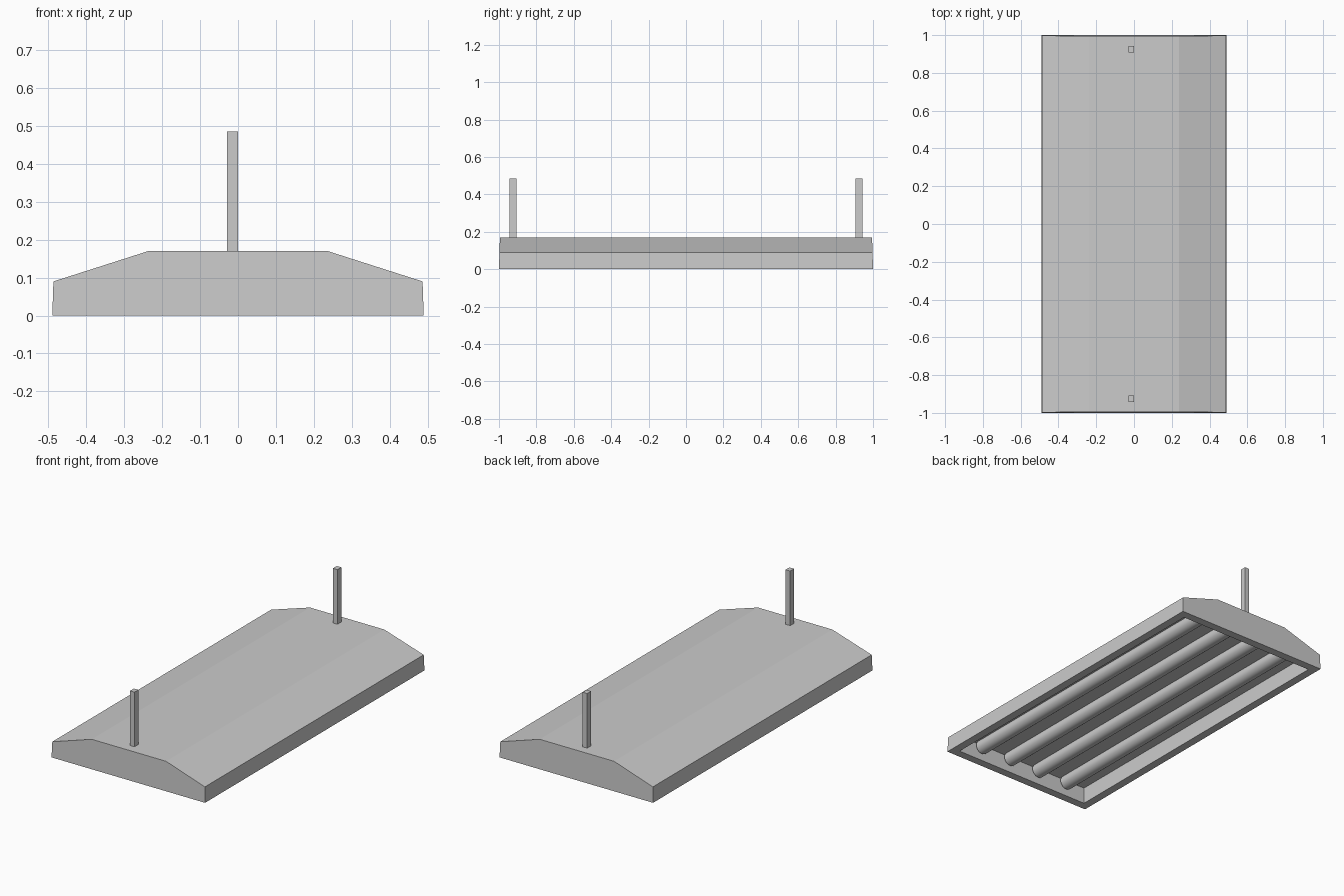
import bpy, bmesh, math
from mathutils import Vector

if "Cube" in bpy.data.objects:
    bpy.data.objects.remove(bpy.data.objects["Cube"])


def add_object(name, bm):
    bmesh.ops.recalc_face_normals(bm, faces=bm.faces[:])
    mesh = bpy.data.meshes.new(name)
    bm.to_mesh(mesh)
    bm.free()
    obj = bpy.data.objects.new(name, mesh)
    bpy.context.collection.objects.link(obj)
    return obj


# Housing: gabled profile swept along y, ends leaning in very slightly
profile = [(-0.49, 0), (0.49, 0), (0.487, 0.09),
           (0.237, 0.17), (-0.237, 0.17), (-0.487, 0.09)]
bm = bmesh.new()
rings = [[bm.verts.new((x, side * (1 - 0.03 * z), z)) for x, z in profile]
         for side in (-1, 1)]
for ring in rings:
    bm.faces.new(ring)
for i in range(len(profile)):
    j = (i + 1) % len(profile)
    bm.faces.new((rings[0][i], rings[0][j], rings[1][j], rings[1][i]))
bmesh.ops.recalc_face_normals(bm, faces=bm.faces[:])

# Recess in the underside, leaving a flat rim
bottom = min(bm.faces, key=lambda f: f.calc_center_median().z)
bmesh.ops.inset_region(bm, faces=[bottom], thickness=0.067)
recess = bmesh.ops.extrude_discrete_faces(bm, faces=[bottom])["faces"][0]
bmesh.ops.translate(bm, verts=recess.verts[:], vec=Vector((0, 0, 0.095)))
add_object("lamp_housing", bm)

# Four fluorescent tubes running the length of the recess
for n, x in enumerate((-0.3, -0.1, 0.1, 0.3), 1):
    bpy.ops.mesh.primitive_cylinder_add(vertices=32, radius=0.04, depth=1.866,
                                        location=(x, 0, 0.067),
                                        rotation=(math.pi / 2, 0, 0))
    tube = bpy.context.object
    tube.name = f"light_tube_{n}"
    bpy.ops.object.shade_smooth_by_angle(angle=math.radians(40))

# Hanging posts near each end
for name, y in (("front_hanging_post", -0.925), ("back_hanging_post", 0.925)):
    bpy.ops.mesh.primitive_cube_add(size=1, location=(-0.015, y, 0.3275))
    post = bpy.context.object
    post.name = name
    post.scale = (0.029, 0.035, 0.315)
